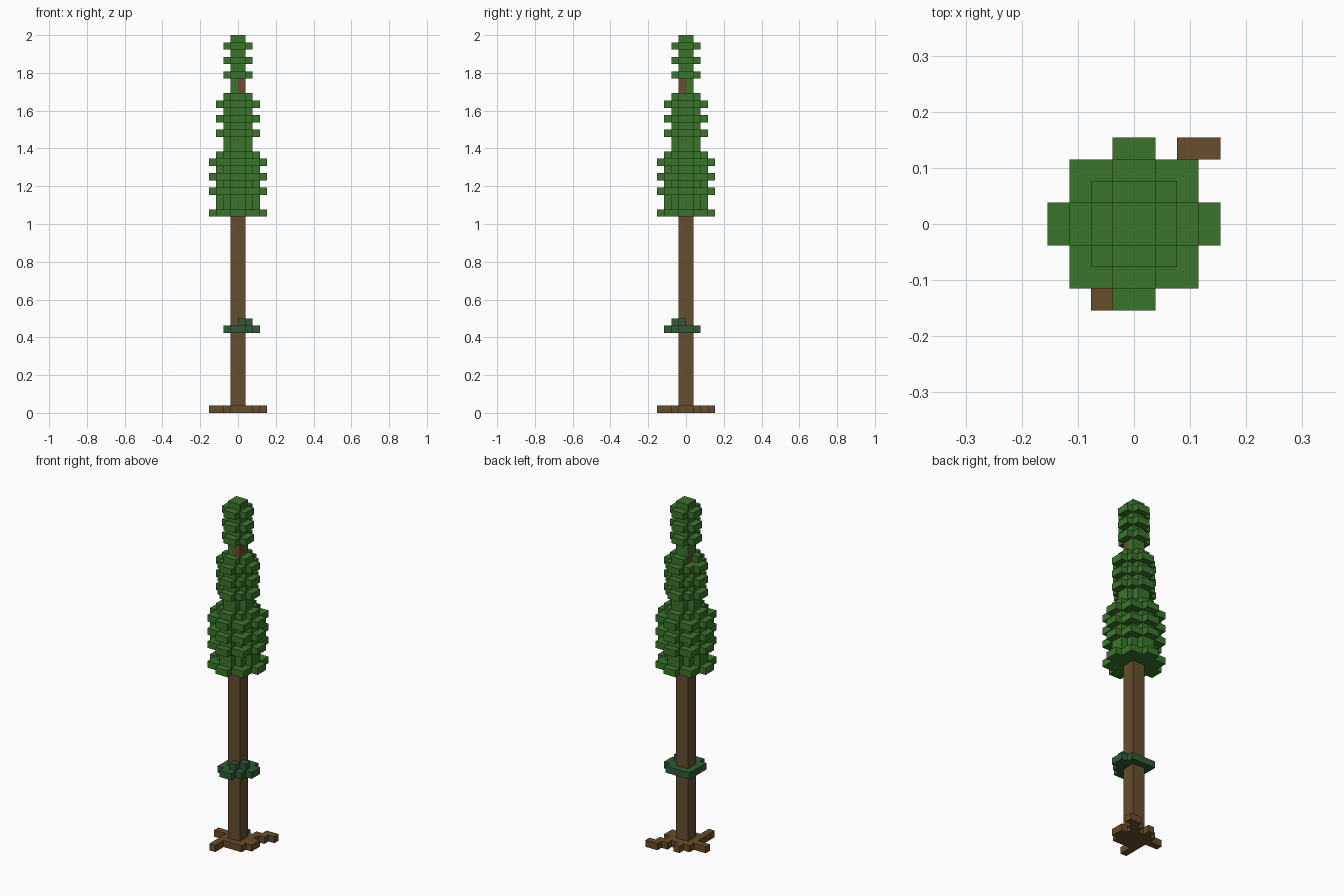
import bpy
import bmesh
from mathutils import Vector

cube = bpy.data.objects.get("Cube")
if cube:
    bpy.data.objects.remove(cube, do_unlink=True)

UNIT = 2 / 52  # edge of one block


def material(name, rgb):
    linear = [(c / 255 / 12.92) if c < 11 else ((c / 255 + 0.055) / 1.055) ** 2.4 for c in rgb]
    mat = bpy.data.materials.new(name)
    mat.use_nodes = True
    mat.diffuse_color = (*linear, 1)
    mat.node_tree.nodes["Principled BSDF"].inputs["Base Color"].default_value = (*linear, 1)
    return mat


def box(x0, x1, y0, y1, z0, z1):
    return {(x, y, z) for x in range(x0, x1) for y in range(y0, y1) for z in range(z0, z1)}


def tier(core, arm, z):
    """One foliage layer: a square core with four arms two blocks wide."""
    return (box(-core, core, -core, core, z, z + 1)
            | box(-arm, arm, -1, 1, z, z + 1)
            | box(-1, 1, -arm, arm, z, z + 1))


def build(name, cells, mat):
    """Make the outer skin of a set of blocks."""
    bm = bmesh.new()
    for cell in cells:
        for axis in range(3):
            for side in (-1, 1):
                step = [0, 0, 0]
                step[axis] = side
                if tuple(c + s for c, s in zip(cell, step)) in cells:
                    continue
                n = Vector(step)
                u = Vector([float(i == (axis + 1) % 3) for i in range(3)])
                v = n.cross(u)
                centre = Vector(cell) + Vector((0.5, 0.5, 0.5)) + n / 2
                corners = [(-u - v), (u - v), (u + v), (v - u)]
                bm.faces.new([bm.verts.new((centre + c / 2) * UNIT) for c in corners])
    bmesh.ops.remove_doubles(bm, verts=bm.verts, dist=UNIT / 100)
    bmesh.ops.dissolve_limit(bm, angle_limit=0.01, verts=bm.verts, edges=bm.edges)
    mesh = bpy.data.meshes.new(name)
    bm.to_mesh(mesh)
    bm.free()
    mesh.materials.append(mat)
    obj = bpy.data.objects.new(name, mesh)
    bpy.context.collection.objects.link(obj)
    return obj


bark = material("bark brown", (101, 79, 47))
root_brown = material("root brown", (104, 77, 42))
heartwood = material("reddish wood", (108, 76, 48))
leaf = material("leaf green", (59, 117, 44))
moss = material("dark moss green", (49, 90, 53))

# Trunk
trunk = box(-1, 1, -1, 1, 0, 44)
build("trunk", trunk, bark)

# Exposed wood near the top
wood = box(0, 1, -1, 0, 44, 46)
build("exposed_wood", wood, heartwood)

# Spreading roots
roots = box(-2, 2, -2, 2, 0, 1)
roots |= box(1, 3, 2, 3, 0, 1) | box(2, 4, 3, 4, 0, 1)
roots |= box(-2, -1, -4, -2, 0, 1) | box(-4, -2, 0, 1, 0, 1)
roots |= box(-1, 0, 2, 3, 0, 1) | box(2, 3, -1, 1, 0, 1)
build("roots", roots - trunk, root_brown)

# Mossy collar round the trunk
collar = box(-2, 2, -2, 2, 11, 12)
collar |= box(2, 3, -1, 1, 11, 12) | box(-1, 1, -3, -2, 11, 12)
collar |= box(0, 1, -2, -1, 12, 13) | box(1, 2, -1, 0, 12, 13)
build("moss_collar", collar - trunk, moss)

# Lower foliage: wide tiers alternating with narrower ones
lower = set()
for z in range(27, 36):
    lower |= tier(3, 4, z) if z in (27, 30, 32, 34) else tier(2, 3, z)
build("lower_foliage", lower - trunk, leaf)

# Middle foliage, with one gap that bares the trunk
middle = set()
for z in range(36, 44):
    middle |= tier(2, 3, z) if z in (38, 40, 42) else tier(1, 2, z)
middle.discard((-2, 0, 43))
build("middle_foliage", middle - trunk, leaf)

# Top foliage
top = set()
for z in range(44, 52):
    top |= tier(1, 2 if z in (46, 48, 50) else 1, z)
build("top_foliage", top - wood, leaf)
